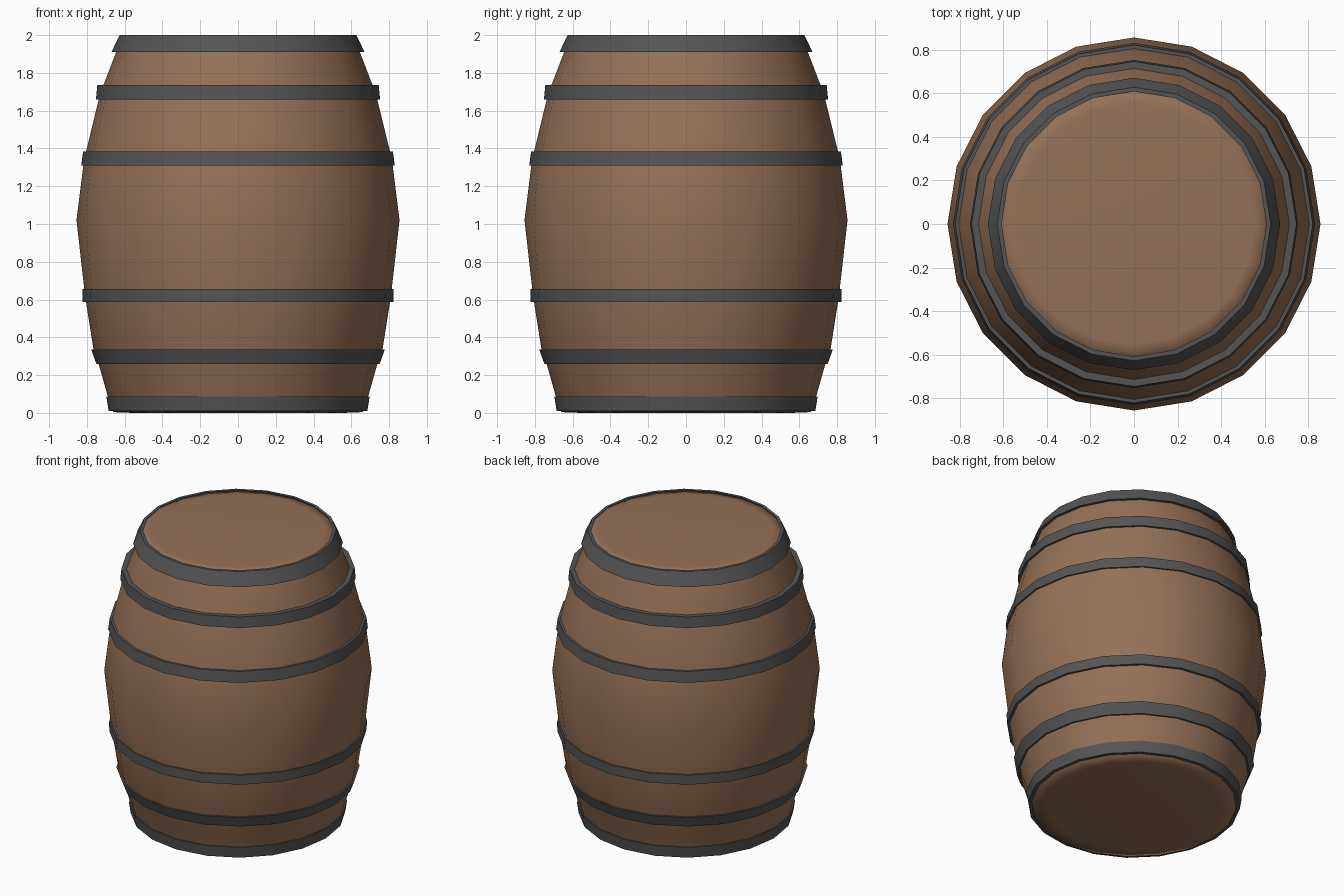
import bpy
import bmesh
from math import cos, sin, tau, radians

SIDES = 20

cube = bpy.data.objects.get("Cube")
if cube:
    bpy.data.objects.remove(cube, do_unlink=True)


def make_material(name, color):
    mat = bpy.data.materials.new(name)
    mat.use_nodes = True
    mat.diffuse_color = color
    mat.node_tree.nodes["Principled BSDF"].inputs["Base Color"].default_value = color
    return mat


def lathe(name, profile, mat, closed=False, sharp=40):
    """Spin (radius, height) points round z; closed joins last to first, else caps the ends."""
    bm = bmesh.new()
    rings = [[bm.verts.new((r * cos(tau * i / SIDES), r * sin(tau * i / SIDES), z))
              for i in range(SIDES)] for r, z in profile]
    pairs = list(zip(rings, rings[1:]))
    if closed:
        pairs.append((rings[-1], rings[0]))
    else:
        bm.faces.new(rings[0][::-1])
        bm.faces.new(rings[-1])
    for low, high in pairs:
        for i in range(SIDES):
            j = (i + 1) % SIDES
            bm.faces.new((low[i], low[j], high[j], high[i]))
    bmesh.ops.recalc_face_normals(bm, faces=bm.faces)
    mesh = bpy.data.meshes.new(name)
    bm.to_mesh(mesh)
    bm.free()
    mesh.materials.append(mat)
    obj = bpy.data.objects.new(name, mesh)
    bpy.context.collection.objects.link(obj)
    bpy.ops.object.select_all(action="DESELECT")
    obj.select_set(True)
    bpy.context.view_layer.objects.active = obj
    bpy.ops.object.shade_smooth_by_angle(angle=radians(sharp))
    return obj


wood = make_material("brown wood", (0.30, 0.165, 0.095, 1))
iron = make_material("dark iron", (0.09, 0.09, 0.09, 1))

# Wooden body with softly rounded ends
lathe("barrel_body", [
    (0.56, 0.0), (0.66, 0.004), (0.69, 0.09), (0.738, 0.26), (0.765, 0.335),
    (0.81, 0.62), (0.855, 1.02), (0.815, 1.34), (0.73, 1.69),
    (0.645, 1.91), (0.615, 1.992), (0.55, 1.996)], wood, sharp=80)

# Iron hoops: name, bottom height, bottom radius, top height, top radius
hoops = [
    ("bottom_hoop", 0.01, 0.685, 0.087, 0.697),
    ("lower_hoop", 0.26, 0.75, 0.335, 0.777),
    ("lower_middle_hoop", 0.588, 0.822, 0.657, 0.824),
    ("upper_middle_hoop", 1.31, 0.83, 1.385, 0.82),
    ("upper_hoop", 1.66, 0.752, 1.735, 0.745),
    ("top_hoop", 1.91, 0.67, 2.0, 0.627),
]
for name, z0, r0, z1, r1 in hoops:
    depth = 0.05 if name != "top_hoop" else 0.02
    lathe(name, [(r0, z0), (r1, z1), (r1 - depth, z1), (r0 - depth, z0)],
          iron, closed=True)
